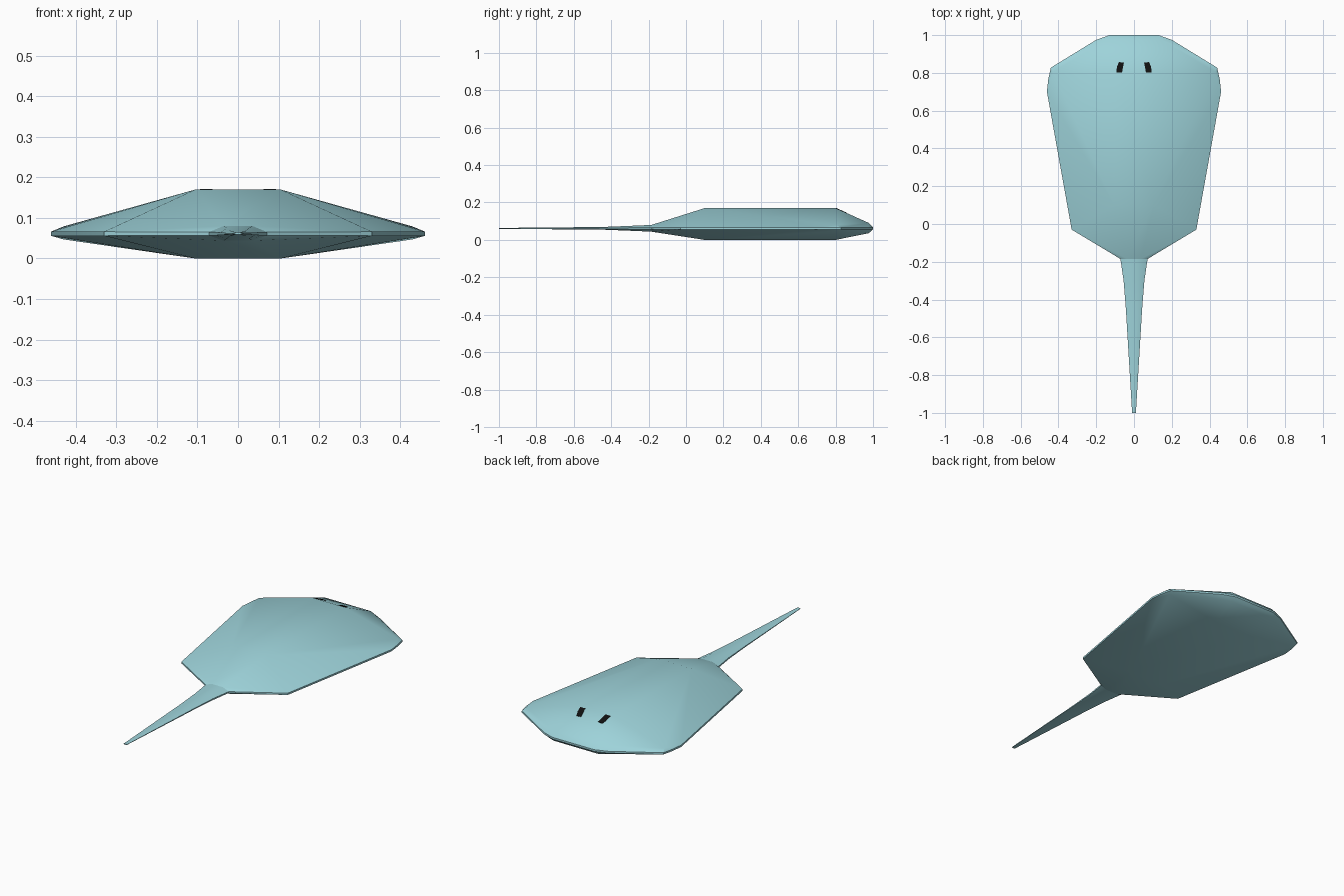
import bpy, bmesh
from math import radians

if "Cube" in bpy.data.objects:
    bpy.data.objects.remove(bpy.data.objects["Cube"])


def material(name, color):
    m = bpy.data.materials.new(name)
    m.diffuse_color = color
    m.use_nodes = True
    m.node_tree.nodes["Principled BSDF"].inputs["Base Color"].default_value = m.diffuse_color
    return m


skin = material("skin", (0.34, 0.65, 0.70, 1))
black = material("eye_black", (0.005, 0.005, 0.005, 1))


def finish(bm, name, mat, smooth=True):
    bmesh.ops.recalc_face_normals(bm, faces=bm.faces)
    me = bpy.data.meshes.new(name)
    bm.to_mesh(me)
    bm.free()
    ob = bpy.data.objects.new(name, me)
    bpy.context.collection.objects.link(ob)
    me.materials.append(mat)
    if smooth:
        bpy.ops.object.select_all(action='DESELECT')
        ob.select_set(True)
        bpy.context.view_layer.objects.active = ob
        bpy.ops.object.shade_smooth_by_angle(angle=radians(25))
    return ob


# Tail cross-section: flat hexagon shared by the body's rear end
def tail_section(y, w, top, bottom, rim=0.004):
    mid = 0.061
    return [(w, y, mid + rim), (w * 0.5, y, top), (-w * 0.5, y, top), (-w, y, mid + rim),
            (-w, y, mid - rim), (-w * 0.5, y, bottom), (w * 0.5, y, bottom), (w, y, mid - rim)]


# Body: faceted convex disc with flat back, flat belly and thin rim
rim = [(0.13, 1.0), (0.20, 0.975), (0.44, 0.828), (0.454, 0.765), (0.461, 0.70), (0.33, -0.03)]
half = [(x, y, z) for x, y in rim for z in (0.056, 0.066)]
half += [(0.105, y, z) for y in (0.10, 0.80) for z in (0, 0.17)]
half += [(0.14, 0.977, 0.091), (0.43, 0.805, 0.079), (0.14, 0.977, 0.036), (0.43, 0.805, 0.047)]
bm = bmesh.new()
for x, y, z in half:
    bm.verts.new((x, y, z))
    bm.verts.new((-x, y, z))
for co in tail_section(-0.185, 0.072, 0.08, 0.044):
    bm.verts.new(co)
res = bmesh.ops.convex_hull(bm, input=bm.verts)
loose = [v for v in bm.verts if not v.link_faces]
bmesh.ops.delete(bm, geom=loose, context='VERTS')
bmesh.ops.dissolve_limit(bm, angle_limit=radians(0.5), verts=bm.verts, edges=bm.edges)
finish(bm, "body", skin)

# Tail: tapering whip lofted from the body's rear end
bm = bmesh.new()
stations = [(-0.185, 0.072, 0.08, 0.044, 0.004), (-0.30, 0.055, 0.075, 0.049, 0.004),
            (-0.45, 0.043, 0.069, 0.055, 0.003), (-1.0, 0.01, 0.064, 0.059, 0.001)]
rings = [[bm.verts.new(c) for c in tail_section(*s)] for s in stations]
for a, b in zip(rings, rings[1:]):
    for i in range(8):
        j = (i + 1) % 8
        bm.faces.new((a[i], a[j], b[j], b[i]))
bm.faces.new(rings[-1])
finish(bm, "tail", skin)

# Eyes: slim dark patches lying on the sloping forehead
for side, name in ((-1, "left_eye"), (1, "right_eye")):
    bm = bmesh.new()
    loops = []
    for lift in (-0.004, 0.002):
        loops.append([bm.verts.new((side * x, y, 0.17 - (y - 0.80) * 0.445 + lift))
                      for x, y in ((0.063, 0.803), (0.094, 0.803), (0.09, 0.832),
                                   (0.080, 0.857), (0.053, 0.855), (0.058, 0.832))])
    low, high = loops
    bm.faces.new(low)
    bm.faces.new(high)
    for i in range(6):
        j = (i + 1) % 6
        bm.faces.new((low[i], low[j], high[j], high[i]))
    finish(bm, name, black, smooth=False)
